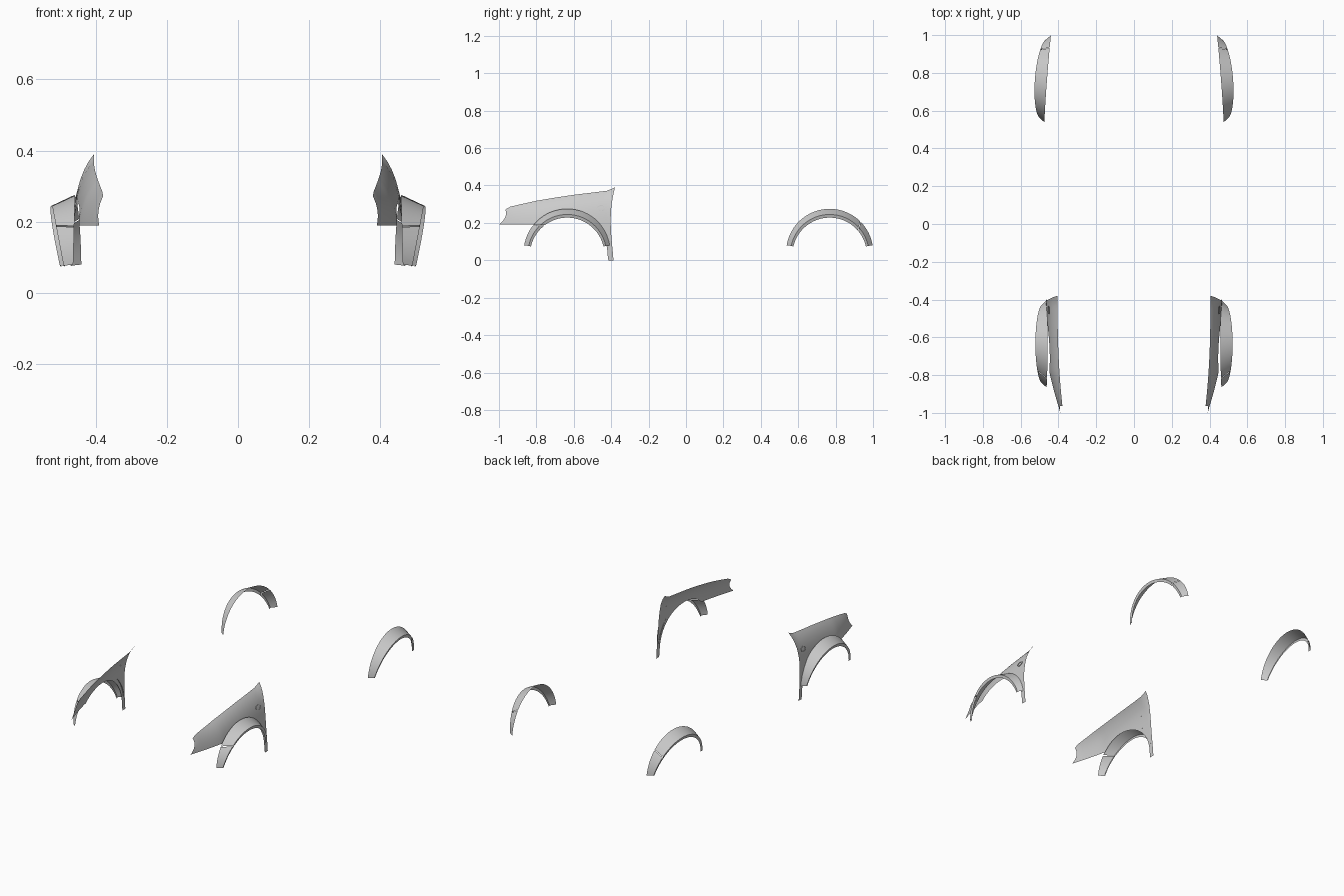
import bpy, bmesh
from math import sin, cos, pi, radians, exp

if "Cube" in bpy.data.objects:
    bpy.data.objects.remove(bpy.data.objects["Cube"])


def lerp(a, b, t):
    return a + (b - a) * t


def along(pts, t):
    """Smooth-ish point on a polyline, t in 0..1 by segment index."""
    f = min(max(t, 0), 1) * (len(pts) - 1)
    i = min(int(f), len(pts) - 2)
    return tuple(lerp(a, b, f - i) for a, b in zip(pts[i], pts[i + 1]))


def height(pts, y):
    """Height of a profile line at y."""
    for (y0, z0), (y1, z1) in zip(pts, pts[1:]):
        if y <= y1:
            return lerp(z0, z1, max(0, (y - y0) / (y1 - y0)))
    return pts[-1][1]


def sheet(name, cols, closed=False):
    """Surface through columns of points, mirrored to the other side."""
    bm = bmesh.new()
    grid = [[bm.verts.new(p) for p in c] for c in cols]
    pairs = list(zip(grid, grid[1:]))
    if closed:
        pairs.append((grid[-1], grid[0]))
    for a, b in pairs:
        for j in range(len(a) - 1):
            bm.faces.new((a[j], b[j], b[j + 1], a[j + 1]))
    bm.normal_update()
    if sum(f.normal.x * f.calc_area() for f in bm.faces) < 0:
        bmesh.ops.reverse_faces(bm, faces=bm.faces[:])
    me = bpy.data.meshes.new(name)
    bm.to_mesh(me)
    bm.free()
    me.shade_smooth()
    me.set_sharp_from_angle(angle=radians(28))
    ob = bpy.data.objects.new(name, me)
    bpy.context.collection.objects.link(ob)
    mod = ob.modifiers.new("mirror", 'MIRROR')
    mod.use_mirror_merge = False
    return ob


# Fender outline lines (y, z)
TOP = [(-.965, .272), (-.945, .285), (-.9, .296), (-.8, .318), (-.7, .335),
       (-.6, .35), (-.5, .362), (-.42, .372), (-.38, .39)]
REAR = [(-.38, .39), (-.39, .345), (-.398, .30), (-.402, .25), (-.403, .20),
        (-.400, .14), (-.395, .08), (-.390, .03), (-.388, 0)]


def body_x(y, z):
    """Outward position of the body side."""
    s = min(max((-.38 - y) / .6, 0), 1.03)
    drop = max(height(TOP, y) - z, 0)
    swell = .062 if y > -.78 else .062 - .040 * ((-.78 - y) / .22) ** 1.2
    return .405 - .028 * s ** 2.5 + swell * (1 - exp(-drop / .068))


# Front fender: ruled from the lower edge and arch up to the top and rear edges
ends = []
for i in range(10):
    t = i / 10
    y = lerp(-.955, -.8, t)
    top = TOP[0] if i == 0 else (y, height(TOP, y))
    ends.append(((lerp(-1, -.784, t), .19), top))
for i in range(20):
    t = i / 19
    a = radians(lerp(134, 45, t))
    y = lerp(-.8, -.38, t)
    ends.append(((-.635 + .215 * cos(a), .035 + .215 * sin(a)), (y, height(TOP, y))))
for i in range(1, 17):
    t = i / 16
    a = radians(lerp(45, 0, min(t / .8, 1)))
    low = (-.635 + .215 * cos(a), .035 + .215 * sin(a))
    if t > .8:
        low = (lerp(-.42, -.415, (t - .8) / .2), lerp(.035, 0, (t - .8) / .2))
    ends.append((low, along(REAR, t)))
cols = []
for k, (low, up) in enumerate(ends):
    col = []
    for j in range(15):
        v = j / 14
        y, z = lerp(low[0], up[0], v), lerp(low[1], up[1], v)
        y += .016 * sin(pi * v) * max(0, 1 - k / 6)    # scooped headlight edge
        col.append((body_x(y, z), y, z))
    cols.append(col)
sheet("front_fender", cols)

# Side lamp rim: a rounded D standing slightly proud of the fender
rim = []
for i in range(24):
    a = 2 * pi * i / 24
    y = -.452 + (.024 if cos(a) < 0 else .019) * cos(a)
    z = .279 + .014 * sin(a)
    x = body_x(y, z)
    rim.append([(x, y, z), (x + .003, y, z),
                (x + .003, lerp(y, -.452, .15), lerp(z, .279, .15)),
                (x, lerp(y, -.452, .15), lerp(z, .279, .15))])
sheet("side_lamp_rim", rim, closed=True)

# Wheel arch flares: rings are body edge, crease and lip (radius, centre height)
RINGS = [(.233, .042), (.210, .035), (.199, .029)]


def flare(name, yc, start, end, base, n):
    """start and end hold one angle per ring; base gives the body edge x."""
    cols = []
    for i in range(n + 1):
        col = []
        for k, (r, zc) in enumerate(RINGS):
            a = radians(lerp(start[k], end[k], i / n))
            y, z = yc + r * cos(a), zc + r * sin(a)
            x = base(y, a) + (0, .018 + .046 * sin(a), .013 + .046 * sin(a))[k]
            col.append((x, y, z))
        cols.append(col)
    sheet(name, cols)


LOW = (9.4, 11.5, 13)
HIGH = tuple(180 - a for a in LOW)


def split(seam, gap=.5):
    return [s - gap for s in seam], [s + gap for s in seam]


def front_base(y, a):
    return .464 - .006 * sin(a)


def rear_base(y, a):
    return .474 - .034 * ((y - .54) / .46) ** 1.3 if y > .54 else .474


before, after = split((141.5, 133, 127.5))
flare("front_arch_flare", -.635, LOW, before, front_base, 30)
flare("front_bumper_flare", -.635, after, HIGH, front_base, 10)
before, after = split((45, 42, 40))
flare("rear_bumper_flare", .768, LOW, before, rear_base, 10)
flare("rear_arch_flare", .768, after, HIGH, rear_base, 30)
